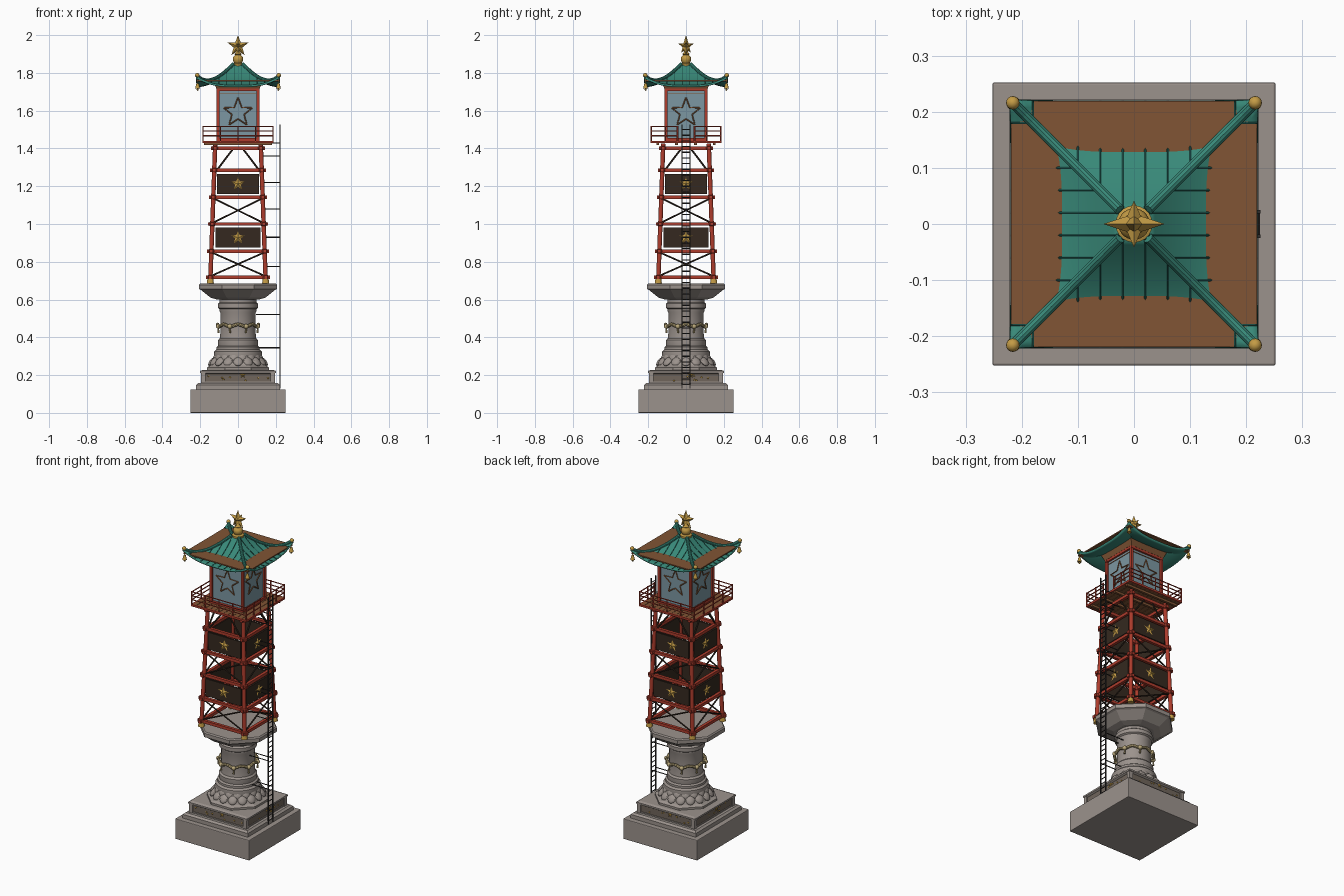
import bpy, bmesh, math, random
from mathutils import Matrix, Vector

if "Cube" in bpy.data.objects:
    bpy.data.objects.remove(bpy.data.objects["Cube"])
random.seed(3)

def mat(name, r, g, b):
    m = bpy.data.materials.new(name)
    m.diffuse_color = (r, g, b, 1)
    m.use_nodes = True
    m.node_tree.nodes["Principled BSDF"].inputs["Base Color"].default_value = m.diffuse_color
    return m
STONE = mat("stone", .33, .29, .265); SHADE = mat("dark_stone", .16, .13, .105)
RED = mat("red_lacquer", .42, .045, .025); DARK = mat("dark_wood", .035, .022, .014)
BROWN = mat("wood", .22, .09, .035); GOLD = mat("gold", .55, .33, .06)
TEAL = mat("teal_tile", .04, .25, .19); GLASS = mat("glass", .2, .31, .36)
ROPE = mat("rope", .5, .4, .2); IRON = mat("iron", .03, .027, .025)
SIDES = [Matrix.Rotation(k * math.pi / 2, 4, 'Z') for k in range(4)]
I = Matrix.Identity(4)

def part(name, material, build, smooth=False, bevel=0):
    bm = bmesh.new()
    build(bm)
    bmesh.ops.recalc_face_normals(bm, faces=bm.faces)
    me = bpy.data.meshes.new(name)
    bm.to_mesh(me); bm.free()
    me.materials.append(material)
    o = bpy.data.objects.new(name, me)
    bpy.context.collection.objects.link(o)
    if bevel:
        b = o.modifiers.new("bevel", 'BEVEL'); b.width = bevel; b.segments = 2
    if smooth:
        bpy.ops.object.select_all(action='DESELECT')
        o.select_set(True); bpy.context.view_layer.objects.active = o
        bpy.ops.object.shade_smooth_by_angle(angle=math.radians(35))
    return o

def box(bm, c, s, M=I):
    bmesh.ops.create_cube(bm, size=1, matrix=M @ Matrix.Translation(c) @ Matrix.Diagonal((*s, 1)))

def rod(bm, a, b, r, M=I, n=8, r2=None):
    a, b = M @ Vector(a), M @ Vector(b)
    q = (b - a).to_track_quat('Z', 'Y').to_matrix().to_4x4()
    bmesh.ops.create_cone(bm, cap_ends=True, segments=n, radius1=r, radius2=r if r2 is None else r2,
                          depth=(b - a).length, matrix=Matrix.Translation((a + b) / 2) @ q)

def ball(bm, c, s, M=I):
    bmesh.ops.create_uvsphere(bm, u_segments=12, v_segments=8, radius=1,
                              matrix=M @ Matrix.Translation(c) @ Matrix.Diagonal((*s, 1)))

def lathe(bm, prof, n=40):
    # n = 4 or 8 treats the radius as the distance to the flats
    k = 1 / math.cos(math.pi / n) if n <= 8 else 1
    rings = [[bm.verts.new((r * k * math.cos((i + .5) * math.tau / n), r * k * math.sin((i + .5) * math.tau / n), z))
              for i in range(n)] for r, z in prof]
    for a, b in zip(rings, rings[1:]):
        for i in range(n):
            bm.faces.new((a[i], a[(i + 1) % n], b[(i + 1) % n], b[i]))
    bm.faces.new(rings[0]); bm.faces.new(rings[-1])

def star_pts(R, inner=.42):
    return [Vector(((R if i % 2 == 0 else R * inner) * math.sin(i * math.pi / 5), 0,
                    (R if i % 2 == 0 else R * inner) * math.cos(i * math.pi / 5))) for i in range(10)]

def star(bm, c, R, d, M=I):
    c = Vector(c)
    rim = [bm.verts.new(M @ (c + p)) for p in star_pts(R)]
    f, b = (bm.verts.new(M @ (c + Vector((0, s * d, 0)))) for s in (-1, 1))
    for i in range(10):
        bm.faces.new((rim[i], rim[(i + 1) % 10], f))
        bm.faces.new((rim[(i + 1) % 10], rim[i], b))

def each(fn):
    return lambda bm: [fn(bm, M) for M in SIDES]

# stone plinth and pedestal
part("base_block", STONE, lambda bm: box(bm, (0, 0, .0625), (.505, .505, .125)), bevel=.004)
part("base_step", STONE, lambda bm: lathe(bm, [(.222, .125), (.222, .148), (.21, .158)], 4))
part("pedestal_block", SHADE, lambda bm: box(bm, (0, 0, .183), (.378, .378, .056)))
def frame(bm, M):
    box(bm, (.185, -.185, .183), (.024, .024, .056), M)
    box(bm, (0, -.188, .161), (.37, .01, .009), M)
part("pedestal_frame", STONE, each(frame))
part("pedestal_cap", STONE, lambda bm: lathe(bm, [(.19, .206), (.2, .212), (.2, .222), (.185, .228)], 4))
def inlay(bm, M):
    star(bm, (.025, -.191, .2), .016, .006, M)
    for _ in range(7):
        ball(bm, (random.uniform(-.16, .16), -.19, random.uniform(.17, .2)), (.005, .003, .004), M)
part("pedestal_inlay", GOLD, each(inlay))

# lotus foot and round column
part("octagon_foot", STONE, lambda bm: lathe(bm, [(.165, .226), (.165, .24), (.148, .25), (.14, .265), (.12, .3)], 8))
def petals(bm):
    for n, r, z, tilt, off in ((16, .137, .272, 40, 0), (16, .118, .298, 30, .5)):
        for i in range(n):
            M = Matrix.Rotation((i + off) * math.tau / n, 4, 'Z') @ Matrix.Translation((r, 0, z)) @ Matrix.Rotation(math.radians(-tilt), 4, 'Y')
            ball(bm, (0, 0, 0), (.013, .026, .029), M)
part("lotus_petals", STONE, petals, True)
part("column", STONE, lambda bm: lathe(bm, [(.12, .26), (.128, .305), (.126, .325), (.115, .335), (.115, .348), (.105, .355),
     (.107, .37), (.107, .385), (.097, .395), (.094, .42), (.094, .53), (.098, .54), (.098, .55), (.107, .556),
     (.107, .578), (.098, .585), (.098, .6), (.115, .62)]), True)
part("capital", STONE, lambda bm: lathe(bm, [(.11, .6), (.145, .61), (.17, .63), (.195, .65), (.206, .655), (.206, .678), (.2, .685)], 8))

# garland round the column
def garland(bm):
    P = [Vector((.108 * math.cos(a), .108 * math.sin(a), .463 + .006 * math.cos(8 * a)))
         for a in (i * math.tau / 48 for i in range(48))]
    for i in range(48):
        rod(bm, P[i - 1], P[i], .009)
    for i in range(8):
        a = (i + .5) * math.tau / 8
        x, y = .112 * math.cos(a), .112 * math.sin(a)
        ball(bm, (x, y, .458), (.013, .013, .013))
        rod(bm, (x, y, .422), (x, y, .45), .006, r2=.003)
part("rope_garland", ROPE, garland, True)

# tapered timber tower
def L(z):
    return .147 - (z - .69) * .036
BEAMS = [.718, .856, 1.0, 1.142, 1.285, 1.402]
part("tower_legs", RED, each(lambda bm, M: rod(bm, (L(.685), -L(.685), .685), (L(1.425), -L(1.425), 1.425), .012, M, 12)), True)
part("leg_shoes", GOLD, each(lambda bm, M: rod(bm, (L(.7), -L(.7), .684), (L(.7), -L(.7), .712), .019, M, 12, .015)))
def beams(bm, M):
    for z in BEAMS:
        box(bm, (0, -L(z), z), (2 * L(z) + .045, .018, .018), M)
        ball(bm, (L(z), -L(z), z), (.018, .018, .015), M)
part("tower_beams", RED, each(beams))
def braces(bm, M):
    for a, b in ((.728, .846), (1.01, 1.132)):
        for s in (-1, 1):
            rod(bm, (s * (L(a) - .01), -L(a), a), (-s * (L(b) - .01), -L(b), b), .0045, M, 6)
    for s in (-1, 1):
        rod(bm, (s * .108, -L(1.29), 1.29), (s * .03, -L(1.39), 1.393), .005, M, 6)
part("cross_braces", DARK, each(braces))
def panels(bm, M):
    for z in (.928, 1.213):
        box(bm, (0, -L(z), z), (2 * L(z) - .036, .01, .106), M)
part("tower_panels", DARK, each(panels))
def panel_stars(bm, M):
    for z in (.928, 1.213):
        star(bm, (0, -L(z) - .005, z), .037, .008, M)
part("panel_stars", GOLD, each(panel_stars))

# balcony
def deck(bm):
    for i in range(12):
        box(bm, (-.17 + i * .0309, 0, 1.435), (.029, .37, .01))
    for y in (-.15, -.05, .05, .15):
        box(bm, (0, y, 1.424), (.36, .014, .014))
part("balcony_deck", BROWN, deck)
part("balcony_edge", RED, each(lambda bm, M: box(bm, (0, -.185, 1.434), (.376, .008, .012), M)))
def railing(bm):
    for k, M in enumerate(SIDES):
        gap = k == 1
        for x in ((-.185, -.11, -.045, .045, .11) if gap else (-.185, -.0925, 0, .0925)):
            rod(bm, (x, -.185, 1.435), (x, -.185, 1.52), .004, M, 6)
        for z in (1.468, 1.492, 1.516):
            for a, b in (((-.185, -.045), (.045, .185)) if gap else ((-.185, .185),)):
                rod(bm, (a, -.185, z), (b, -.185, z), .0035, M, 6)
part("balcony_railing", RED, railing)

# lantern room
part("lantern_glass", GLASS, lambda bm: box(bm, (0, 0, 1.58), (.206, .206, .26)))
def room(bm, M):
    box(bm, (.106, -.106, 1.58), (.015, .015, .28), M)
    for z in (1.447, 1.712):
        box(bm, (0, -.106, z), (.23, .016, .016), M)
part("lantern_frame", RED, each(room))
def outline(bm, M):
    P = [p + Vector((0, -.105, 1.59)) for p in star_pts(.08)]
    for i in range(10):
        rod(bm, P[i - 1], P[i], .0032, M, 6)
    box(bm, (0, -.104, 1.69), (.19, .004, .004), M)
part("lantern_star_outline", BROWN, each(outline))

# curved hip roof
def roof_pt(d, t, up=0):
    s = (d - .025) / .195
    return Vector((t * d, -d, 1.735 + .11 * (1 - s) ** 1.9 + .05 * abs(t) ** 3 * s ** 4 + up))
D = [.025 + .195 * i / 16 for i in range(17)]
def roof(bm):
    for M in SIDES:
        V = [[bm.verts.new(M @ roof_pt(d, -1 + j / 10)) for j in range(21)] for d in D]
        for a, b in zip(V, V[1:]):
            for j in range(20):
                bm.faces.new((a[j], a[j + 1], b[j + 1], b[j]))
    bmesh.ops.remove_doubles(bm, verts=bm.verts, dist=1e-5)
o = part("roof", TEAL, roof, True)
so = o.modifiers.new("thickness", 'SOLIDIFY'); so.thickness = .011; so.offset = -1
def ribs(bm, M):
    for x in (-.18, -.14, -.1, -.06, -.02, .02, .06, .1, .14, .18):
        ds = [d for d in D if d > abs(x)]
        for a, b in zip(ds, ds[1:]):
            rod(bm, roof_pt(a, x / a, .001), roof_pt(b, x / b, .001), .0025, M, 6)
part("roof_ribs", mat("dark_teal", .015, .1, .08), each(ribs))
def hips(bm, M):
    for a, b in zip(D, D[1:]):
        rod(bm, roof_pt(a, 1, .003), roof_pt(b, 1, .003), .0095, M, 10)
part("hip_ridges", TEAL, each(hips), True)
part("roof_soffit", BROWN, lambda bm: box(bm, (0, 0, 1.758), (.438, .438, .007)))
part("roof_support", BROWN, lambda bm: lathe(bm, [(.115, 1.718), (.13, 1.756)], 4))
def bells(bm, M):
    ball(bm, (.216, -.216, 1.787), (.012, .012, .012), M)
    rod(bm, (.214, -.214, 1.785), (.214, -.214, 1.74), .002, M, 6)
    rod(bm, (.214, -.214, 1.718), (.214, -.214, 1.745), .013, M, 12, .006)
    ball(bm, (.214, -.214, 1.712), (.005, .005, .007), M)
part("corner_bells", GOLD, each(bells), True)

# finial
part("finial_stem", GOLD, lambda bm: lathe(bm, [(.033, 1.835), (.033, 1.848), (.02, 1.853), (.025, 1.862), (.028, 1.873),
     (.025, 1.886), (.015, 1.895), (.02, 1.9), (.012, 1.908), (.008, 1.925)], 24), True)
def finial(bm):
    star(bm, (0, 0, 1.942), .058, .018)
    star(bm, (0, 0, 1.942), .044, .018, SIDES[1])
part("finial_star", GOLD, finial)

# ladder on the right side
def ladder(bm):
    for y in (-.022, .022):
        box(bm, (.222, y, .828), (.006, .006, 1.4))
        for z in (.345, .52, .775, .93, 1.08, 1.22, 1.36, 1.428):
            x = .095 if z < .6 else .18 if z > 1.4 else L(z)
            rod(bm, (x, y, z), (.222, y, z), .003, n=6)
    for i in range(46):
        rod(bm, (.222, -.022, .15 + i * .03), (.222, .022, .15 + i * .03), .0028, n=6)
part("ladder", IRON, ladder)
